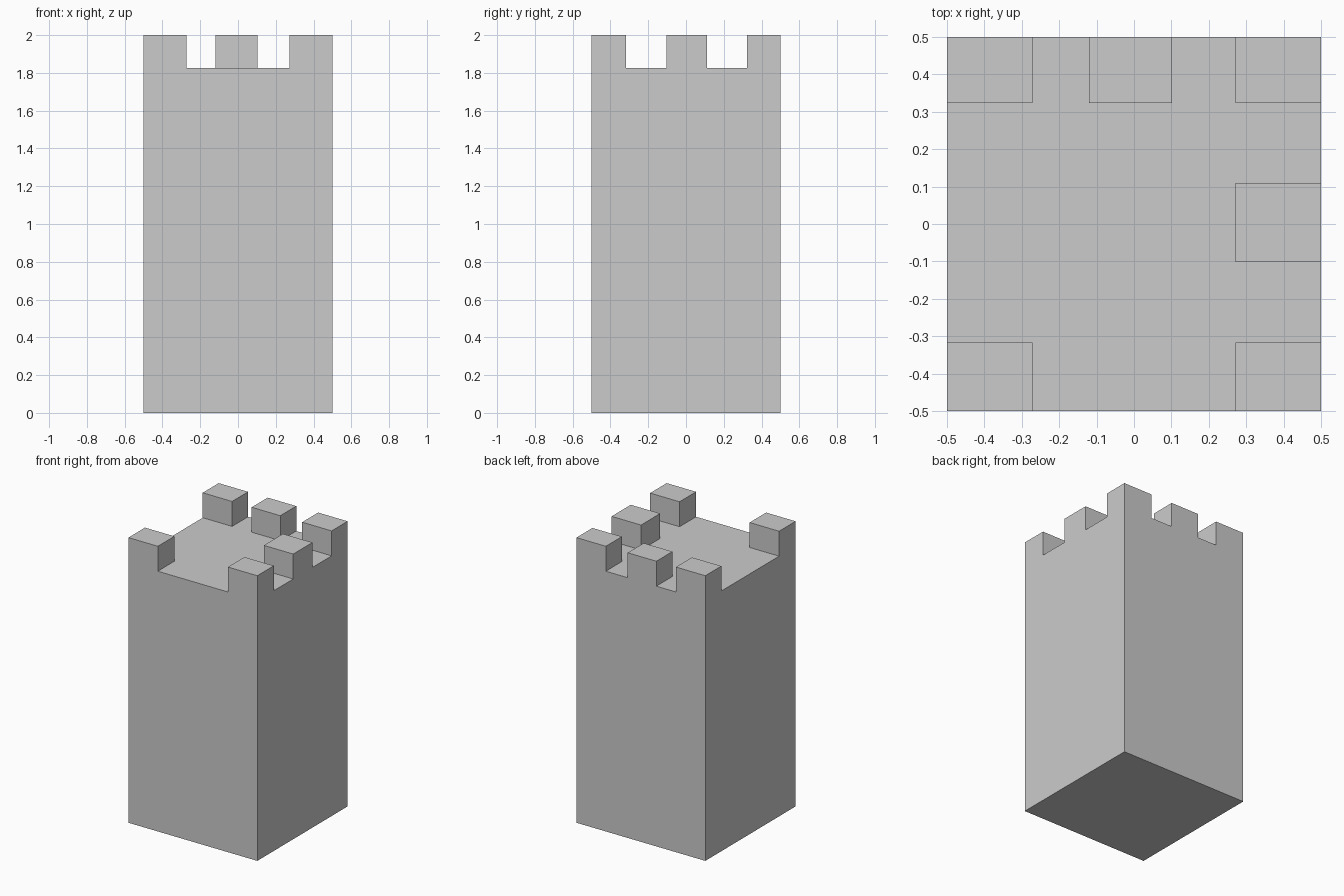
import bpy, bmesh

if "Cube" in bpy.data.objects:
    bpy.data.objects.remove(bpy.data.objects["Cube"])

# Plan lines of the tower and heights of the deck and battlement tops
XS = [-0.5, -0.272, -0.12, 0.102, 0.272, 0.5]
YS = [-0.5, -0.317, -0.102, 0.11, 0.323, 0.5]
DECK, TOP = 1.825, 2.0
# Grid cells (column, row) that carry a battlement block
BLOCKS = {(0, 0), (4, 0), (4, 2), (0, 4), (2, 4), (4, 4)}


def raise_faces(bm, faces, height):
    """Extrude a set of faces straight up."""
    new = bmesh.ops.extrude_face_region(bm, geom=faces)["geom"]
    verts = [g for g in new if isinstance(g, bmesh.types.BMVert)]
    bmesh.ops.translate(bm, verts=verts, vec=(0, 0, height))


bm = bmesh.new()

# Square footprint divided along the plan lines
grid = [[bm.verts.new((x, y, 0)) for x in XS] for y in YS]
for j in range(5):
    for i in range(5):
        bm.faces.new((grid[j][i], grid[j][i + 1], grid[j + 1][i + 1], grid[j + 1][i]))

# Tower shaft
raise_faces(bm, bm.faces[:], DECK)

# Battlement blocks
def is_block(face):
    c = face.calc_center_median()
    i = sum(c.x > x for x in XS) - 1
    j = sum(c.y > y for y in YS) - 1
    return abs(c.z - DECK) < 1e-4 and (i, j) in BLOCKS

raise_faces(bm, [f for f in bm.faces if is_block(f)], TOP - DECK)

# Merge flat areas into clean faces
bmesh.ops.recalc_face_normals(bm, faces=bm.faces[:])
bmesh.ops.dissolve_limit(bm, angle_limit=0.01, verts=bm.verts[:], edges=bm.edges[:])

mesh = bpy.data.meshes.new("castle_tower")
bm.to_mesh(mesh)
bm.free()
tower = bpy.data.objects.new("castle_tower", mesh)
bpy.context.collection.objects.link(tower)
